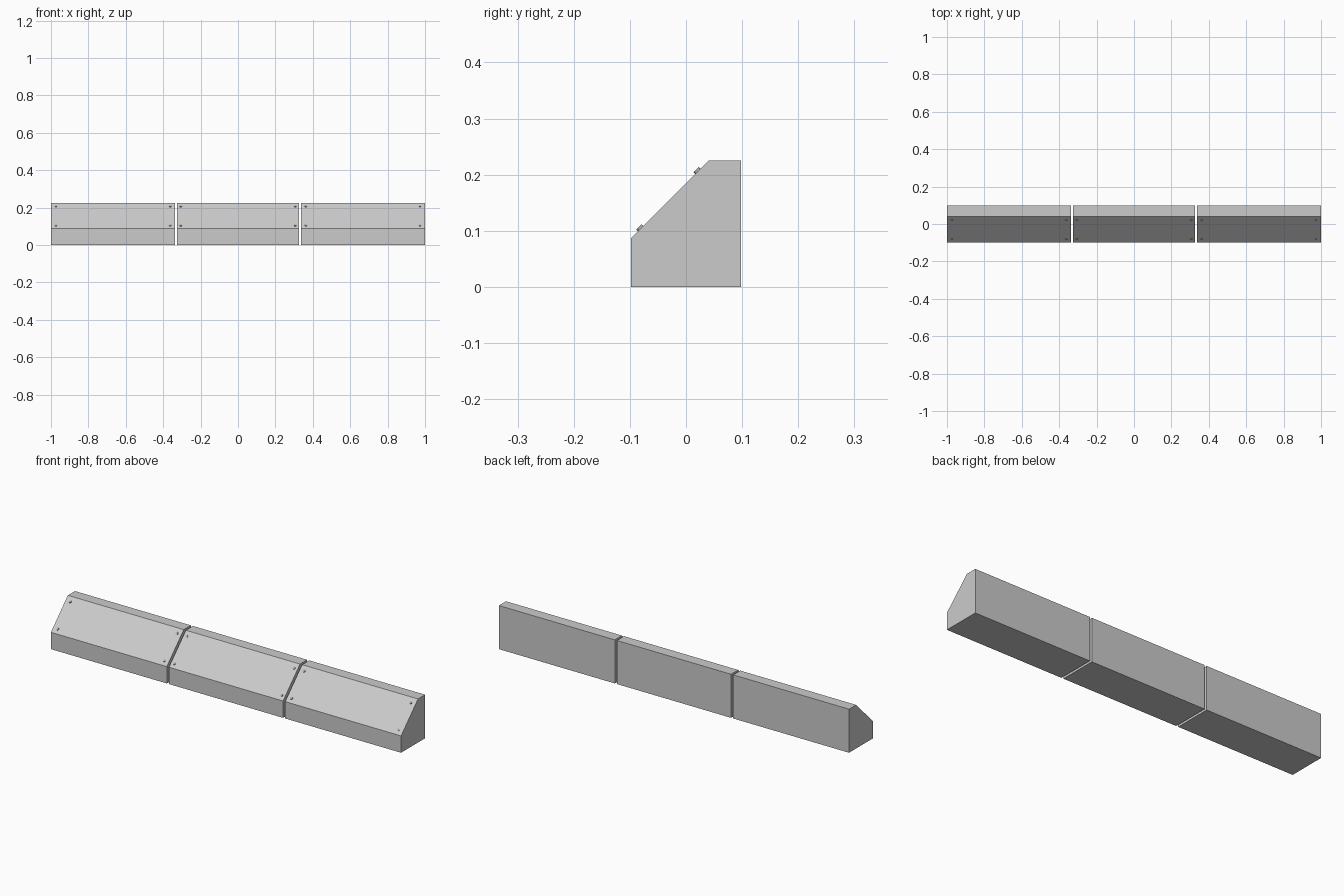
import bpy, bmesh, math
from mathutils import Matrix, Vector

if "Cube" in bpy.data.objects:
    bpy.data.objects.remove(bpy.data.objects["Cube"])


def material(name, value):
    m = bpy.data.materials.new(name)
    m.diffuse_color = (value, value, value, 1)
    m.use_nodes = True
    m.node_tree.nodes["Principled BSDF"].inputs["Base Color"].default_value = m.diffuse_color
    return m


concrete = material("light_grey", 0.6)
steel = material("bolt_grey", 0.45)

# Side profile (y, z): sloped front, flat top and back
PROFILE = [(-0.098, 0), (0.098, 0), (0.098, 0.225), (0.04, 0.225), (-0.098, 0.087)]
SLOPE = math.atan2(0.138, 0.138)


def finish(bm, name, mat):
    bmesh.ops.recalc_face_normals(bm, faces=bm.faces)
    mesh = bpy.data.meshes.new(name)
    bm.to_mesh(mesh)
    bm.free()
    mesh.materials.append(mat)
    ob = bpy.data.objects.new(name, mesh)
    bpy.context.collection.objects.link(ob)
    return ob


def block(name, x0, x1):
    bm = bmesh.new()
    face = bm.faces.new([bm.verts.new((x0, y, z)) for y, z in PROFILE])
    ext = bmesh.ops.extrude_face_region(bm, geom=[face])
    verts = [v for v in ext["geom"] if isinstance(v, bmesh.types.BMVert)]
    bmesh.ops.translate(bm, verts=verts, vec=(x1 - x0, 0, 0))
    return finish(bm, name, concrete)


def bolt(name, x, y):
    # Small flat head lying on the slope
    z = 0.087 + (y + 0.098)
    bm = bmesh.new()
    place = (Matrix.Translation(Vector((x, y, z)))
             @ Matrix.Rotation(SLOPE, 4, 'X') @ Matrix.Translation((0, 0, 0.0015)))
    bmesh.ops.create_cone(bm, cap_ends=True, segments=12, radius1=0.0065,
                          radius2=0.0065, depth=0.005, matrix=place)
    return finish(bm, name, steel)


# Three blocks in a row, each with four bolts on the slope
blocks = [("left_block", -1.0, -0.338, (-0.973, -0.363)),
          ("middle_block", -0.326, 0.326, (-0.306, 0.306)),
          ("right_block", 0.338, 1.0, (0.363, 0.973))]
for name, x0, x1, bolt_xs in blocks:
    block(name, x0, x1)
    for x in bolt_xs:
        for y in (-0.081, 0.021):
            bolt(name + "_bolt", x, y)
